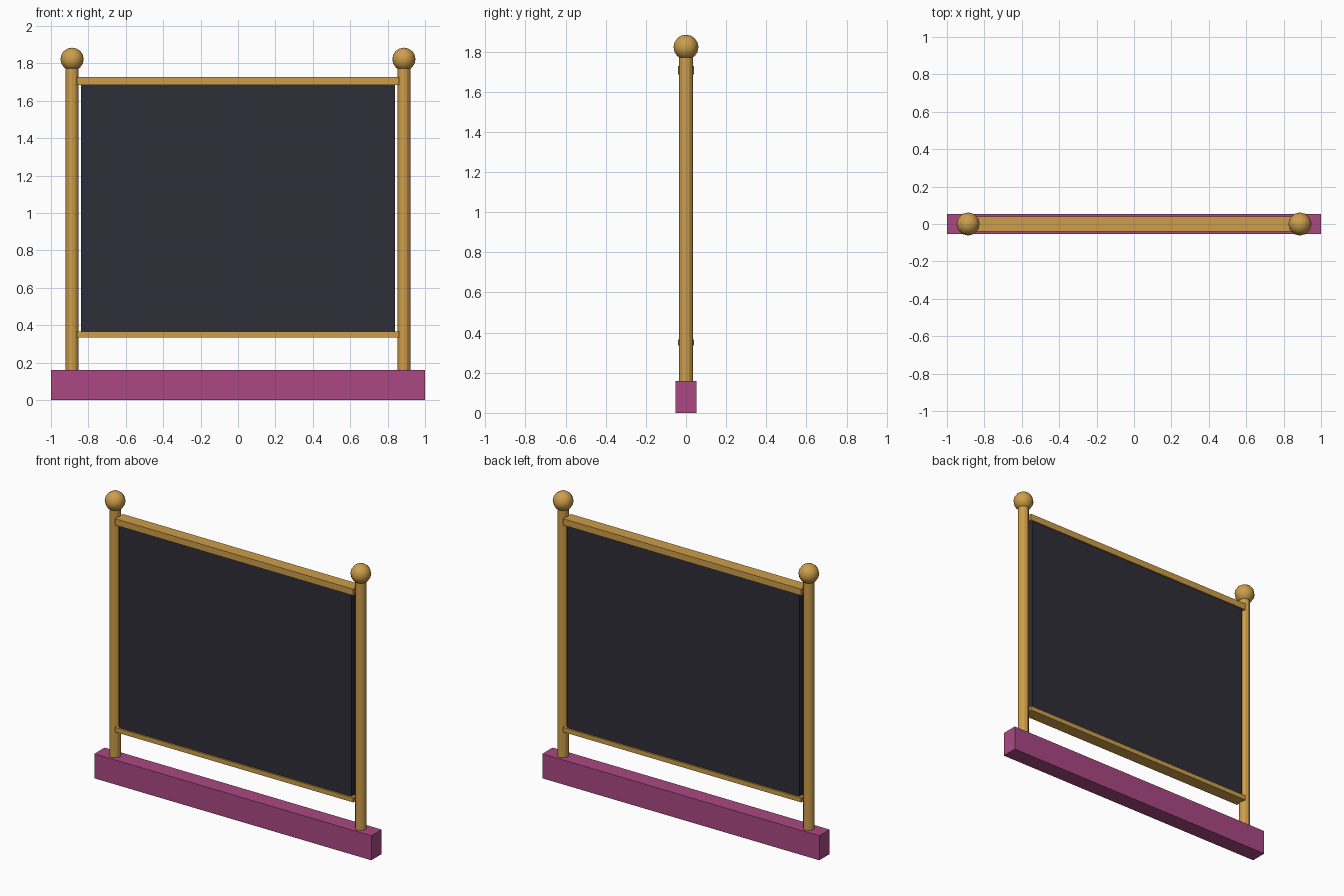
import bpy

if "Cube" in bpy.data.objects:
    bpy.data.objects.remove(bpy.data.objects["Cube"])


def material(name, rgb):
    m = bpy.data.materials.new(name)
    m.diffuse_color = (*rgb, 1)
    m.use_nodes = True
    m.node_tree.nodes["Principled BSDF"].inputs["Base Color"].default_value = m.diffuse_color
    return m


gold = material("gold", (0.61, 0.34, 0.068))
plum = material("plum", (0.40, 0.066, 0.225))
slate = material("slate", (0.027, 0.027, 0.038))


def finish(name, mat):
    ob = bpy.context.object
    ob.name = name
    ob.data.materials.append(mat)
    return ob


def box(name, half_x, half_y, z0, z1, mat):
    bpy.ops.mesh.primitive_cube_add(size=1, location=(0, 0, (z0 + z1) / 2))
    ob = finish(name, mat)
    ob.scale = (2 * half_x, 2 * half_y, z1 - z0)
    bpy.ops.object.transform_apply(location=False, rotation=False, scale=True)
    return ob


# Base beam, rails and dark board
box("base", 1.0, 0.053, 0.0, 0.16, plum)
box("bottom_rail", 0.86, 0.04, 0.335, 0.365, gold)
box("top_rail", 0.86, 0.04, 1.685, 1.727, gold)
box("board", 0.84, 0.03, 0.36, 1.69, slate)

# Posts with ball finials on both sides
for side, x in (("left", -0.887), ("right", 0.887)):
    bpy.ops.mesh.primitive_cylinder_add(vertices=12, radius=0.034, depth=1.64,
                                        location=(x, 0, 0.97))
    finish(side + "_post", gold)
    bpy.ops.mesh.primitive_uv_sphere_add(segments=12, ring_count=8, radius=0.062,
                                         location=(x, 0, 1.822))
    finish(side + "_finial", gold)
    bpy.ops.object.shade_smooth_by_angle(angle=0.9)
